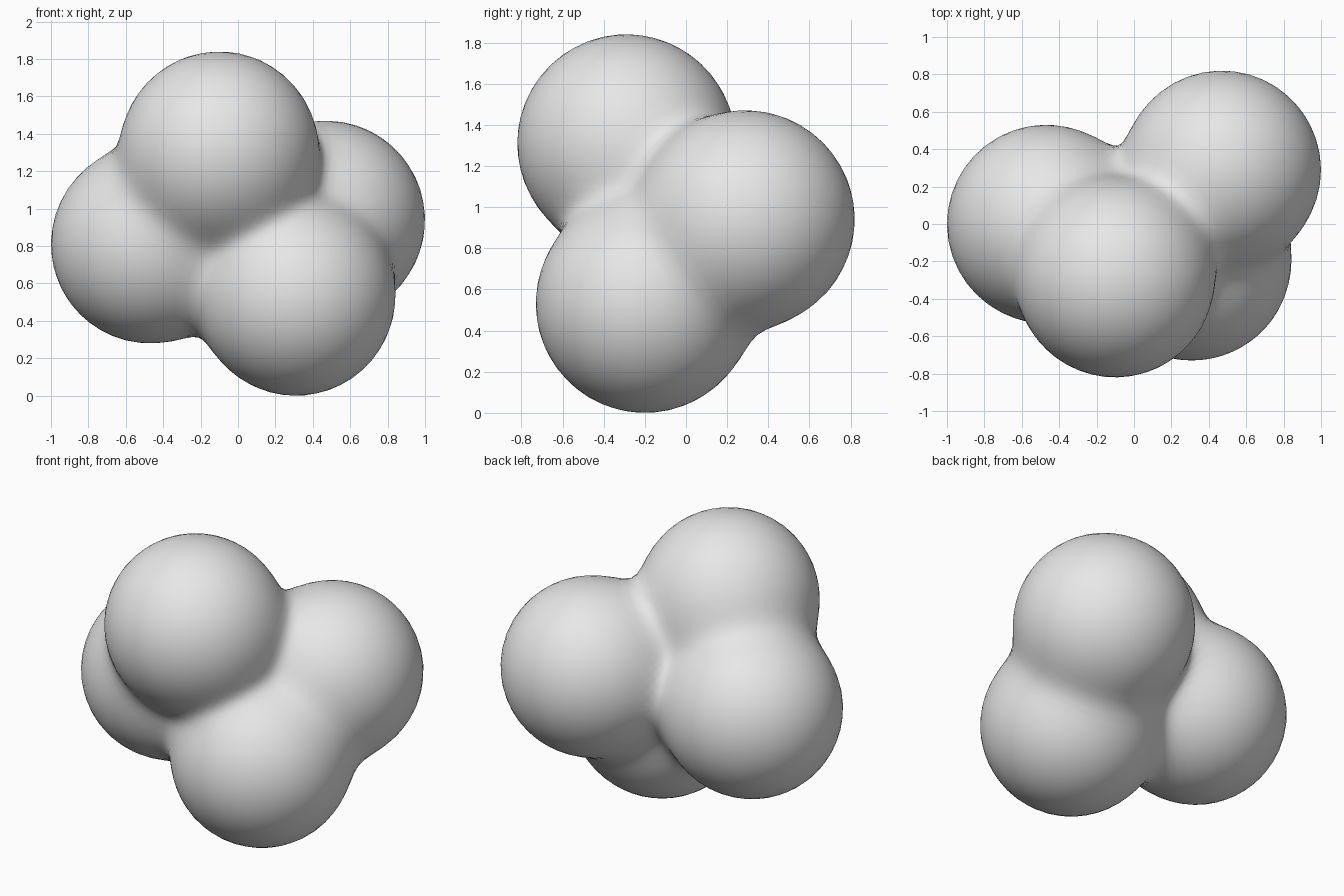
import bpy, bmesh, math
from mathutils import Vector

if "Cube" in bpy.data.objects:
    bpy.data.objects.remove(bpy.data.objects["Cube"])

# Four equal lobes in a loose tetrahedron
RADIUS = 0.53
BLEND = 0.06
LOBES = [Vector(c) for c in (
    (-0.10, -0.29, 1.31),   # top
    (-0.47, 0.00, 0.81),    # left
    (0.47, 0.29, 0.94),     # back right
    (0.31, -0.20, 0.53),    # bottom
)]
CORE = sum(LOBES, Vector()) / len(LOBES)


def distance(p):
    """Soft union of the lobes: negative inside, positive outside."""
    total = sum(math.exp(-((p - c).length - RADIUS) / BLEND) for c in LOBES)
    return -BLEND * math.log(total)


def surface_point(direction):
    """Outermost skin point along a ray from the core."""
    low, high = 0.0, 1.5
    for _ in range(24):
        mid = (low + high) / 2
        if distance(CORE + direction * mid) < 0:
            low = mid
        else:
            high = mid
    return CORE + direction * low


# Blended body: a sphere wrapped onto the soft union
bm = bmesh.new()
bmesh.ops.create_icosphere(bm, subdivisions=5, radius=1)
for v in bm.verts:
    v.co = surface_point(v.co.normalized())
for f in bm.faces:
    f.smooth = True
mesh = bpy.data.meshes.new("blended_lobes")
bm.to_mesh(mesh)
bm.free()

body = bpy.data.objects.new("blended_lobes", mesh)
bpy.context.collection.objects.link(body)

# Plain grey finish
grey = bpy.data.materials.new("light_grey")
grey.diffuse_color = (0.8, 0.8, 0.8, 1)
grey.use_nodes = True
grey.node_tree.nodes["Principled BSDF"].inputs["Base Color"].default_value = grey.diffuse_color
mesh.materials.append(grey)
